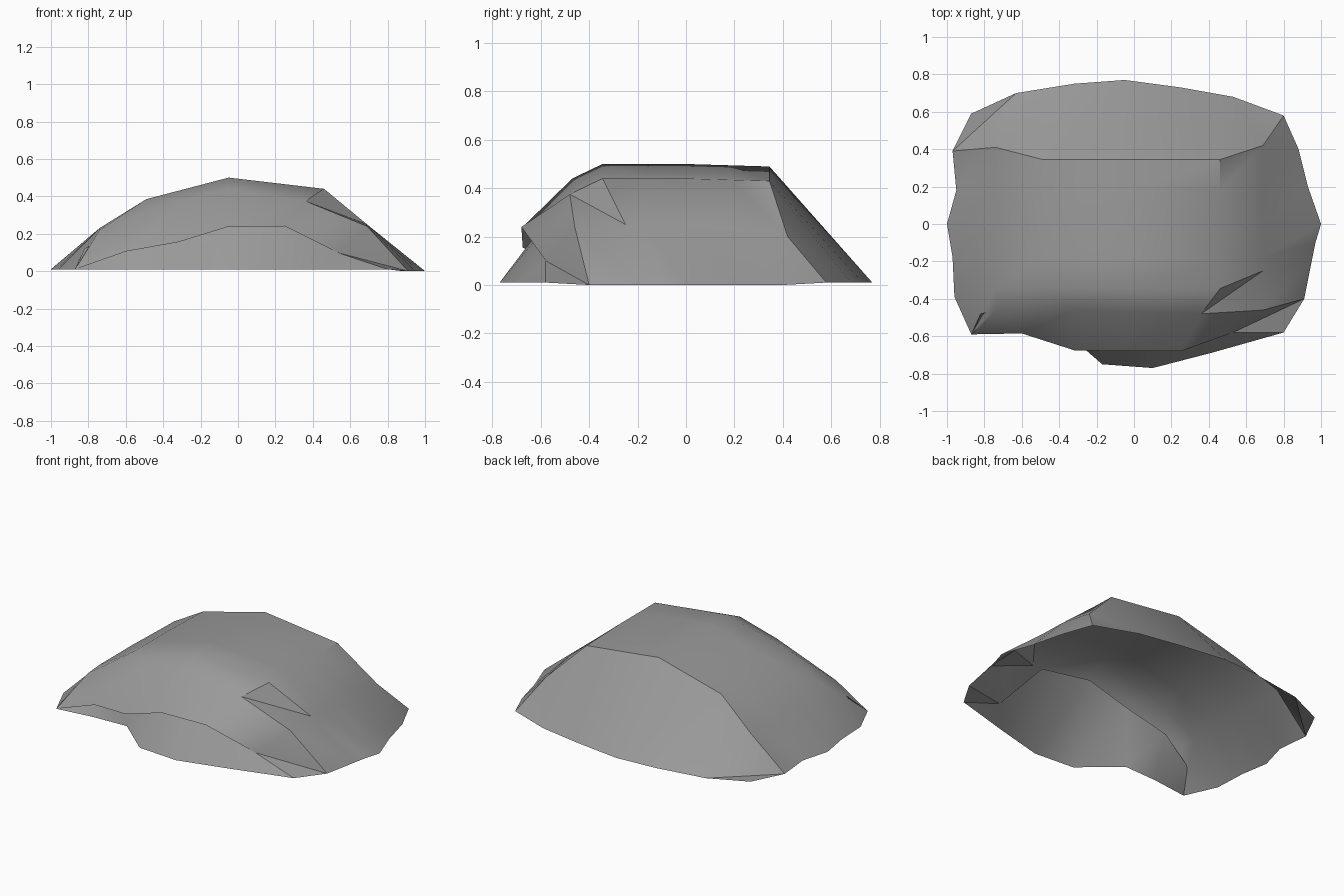
import bpy
import bmesh
from math import radians

cube = bpy.data.objects.get("Cube")
if cube:
    bpy.data.objects.remove(cube, do_unlink=True)

# One plain grey for the whole shell
grey = bpy.data.materials.new("stone_grey")
grey.use_nodes = True
colour = (0.32, 0.32, 0.32, 1)
grey.diffuse_color = colour
shader = next(n for n in grey.node_tree.nodes if n.type == "BSDF_PRINCIPLED")
shader.inputs["Base Color"].default_value = colour
shader.inputs["Roughness"].default_value = 0.9


def build_sheet(name, rows, flip=False):
    """Loft a thin open sheet through rows of points, sharing repeated points."""
    bm = bmesh.new()
    shared = {}

    def vert(point):
        if point not in shared:
            shared[point] = bm.verts.new(point)
        return shared[point]

    for first, second in zip(rows, rows[1:]):
        for i in range(len(first) - 1):
            a, b = first[i:i + 2], second[i:i + 2]
            for triangle in ((a[0], b[0], a[1]), (a[1], b[0], b[1])):
                if len(set(triangle)) == 3:
                    bm.faces.new([vert(p) for p in triangle])
    if flip:
        bmesh.ops.reverse_faces(bm, faces=bm.faces[:])
    mesh = bpy.data.meshes.new(name)
    bm.to_mesh(mesh)
    bm.free()
    mesh.materials.append(grey)
    obj = bpy.data.objects.new(name, mesh)
    bpy.context.collection.objects.link(obj)
    bpy.ops.object.select_all(action="DESELECT")
    obj.select_set(True)
    bpy.context.view_layer.objects.active = obj
    bpy.ops.object.shade_smooth_by_angle(angle=radians(35))
    return obj


def on_ground(points, z=0.01):
    return [(x, y, z) for x, y in points]


# Ground rim: back, left and right edges
back_rim = on_ground([(-.87, .59), (-.63, .7), (-.32, .75), (-.05, .77),
                      (.25, .73), (.53, .68), (.8, .58)])
left_rim = on_ground([(-.97, .39), (-.95, .18), (-1, 0), (-.97, -.18), (-.96, -.39)])
right_rim = on_ground([(.88, .4), (.93, .2), (1, 0), (.97, -.1), (.95, -.2)], 0)

# Crest: one arched profile carried from back to front
arch = [(-.74, .23), (-.49, .385), (-.05, .5), (.46, .44), (.69, .25)]
crest = []
for y, left, right in zip((.345, .18, 0, -.18, -.345), left_rim, right_rim):
    drop = max(y, 0) * .03
    crest.append([left] + [(x, y, z - drop) for x, z in arch] + [right])
crest[0][1] = (-.74, .41, .22)
crest[0][5] = (.69, .42, .2)
crest[-1][5] = (.69, -.25, .25)

# Front brow with its folded notch, and the lip that overhangs the apron
left_corner = (-.87, -.59, .01)
right_corner = (.91, -.4, 0)
lip_end = (.53, -.58, .1)
brow = [left_corner, (-.74, -.46, .22), (-.32, -.46, .375), (-.05, -.47, .44),
        (.36, -.48, .375), (.69, -.46, .24), right_corner]
lip = [left_corner, (-.6, -.585, .105), (-.32, -.675, .155), (-.06, -.68, .235),
       (.25, -.68, .24), lip_end, right_corner]
build_sheet("domed_shell", [back_rim] + crest + [brow, lip])

# Apron: the lower sheet that runs out from under the lip
foot = on_ground([(-.87, -.59), (-.63, -.56), (-.4, -.55), (-.17, -.75),
                  (.1, -.77), (.41, -.69), (.8, -.58)])
apron_top = [(-.82, -.48, .12), (-.6, -.43, .25), (-.33, -.45, .33), (-.05, -.46, .42),
             (.3, -.47, .37), lip_end, right_corner]
build_sheet("front_apron", [foot, apron_top], flip=True)
